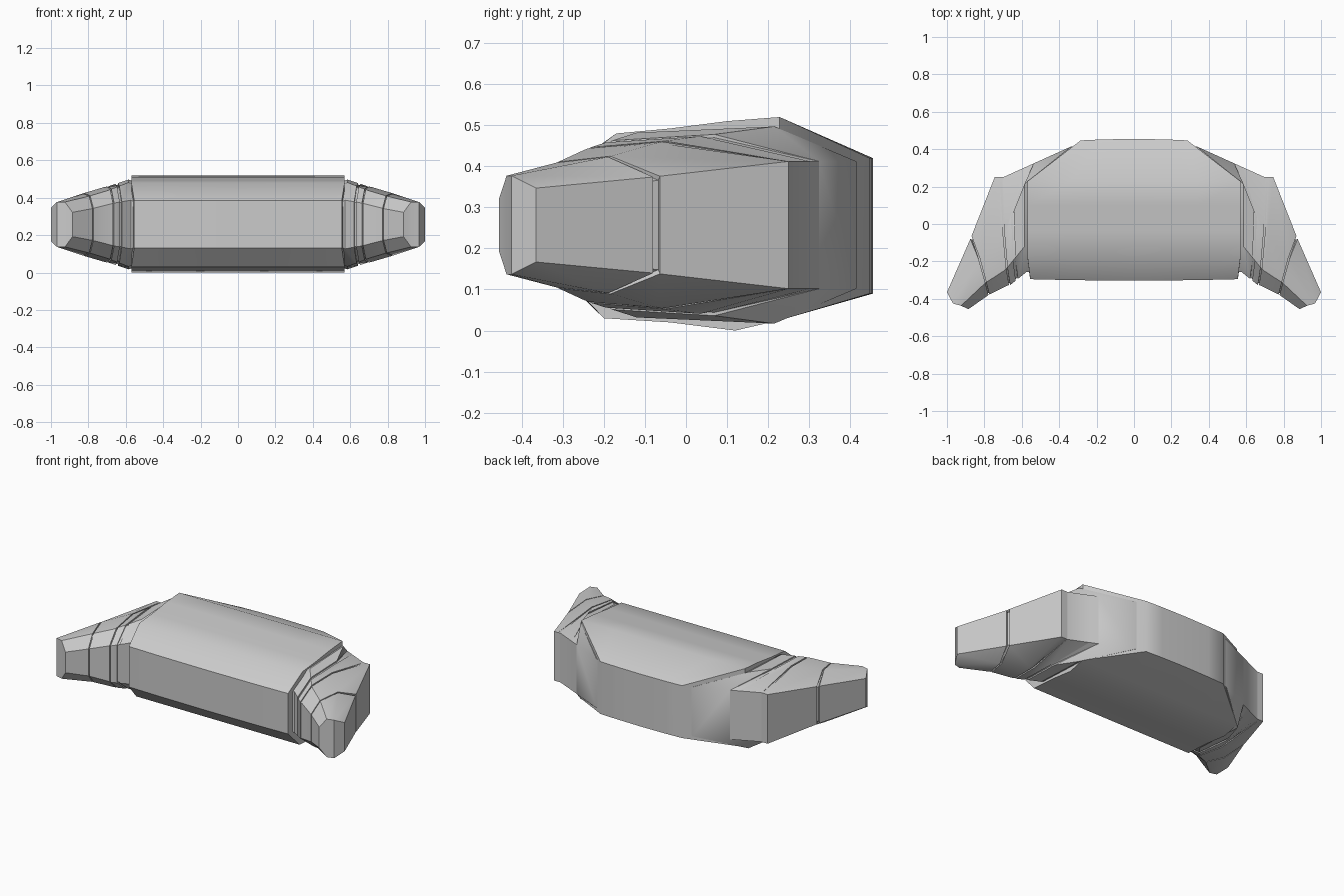
import bpy, bmesh, math
from mathutils import Vector

if "Cube" in bpy.data.objects:
    bpy.data.objects.remove(bpy.data.objects["Cube"])

ZC = 0.257  # mid-height plane


def make_object(name, verts, faces, mirror=False):
    me = bpy.data.meshes.new(name)
    bm = bmesh.new()
    vs = [bm.verts.new(v) for v in verts]
    for f in faces:
        bm.faces.new([vs[i] for i in f])
    bmesh.ops.recalc_face_normals(bm, faces=bm.faces)
    bm.to_mesh(me)
    bm.free()
    ob = bpy.data.objects.new(name, me)
    bpy.context.collection.objects.link(ob)
    bpy.ops.object.select_all(action='DESELECT')
    bpy.context.view_layer.objects.active = ob
    ob.select_set(True)
    bpy.ops.object.shade_smooth_by_angle(angle=math.radians(35))
    if mirror:
        ob.modifiers.new("mirror", 'MIRROR').use_mirror_merge = False
    return ob


def ring_faces(rings, n):
    return [(r * n + i, r * n + (i + 1) % n, (r + 1) * n + (i + 1) % n, (r + 1) * n + i)
            for r in range(rings - 1) for i in range(n)]


def strip_cap(base, n):
    # closes a top/bottom symmetric ring with quads
    return [(base + i, base + i + 1, base + n - 2 - i, base + n - 1 - i) for i in range(n // 2 - 1)]


# centre panel: side profile (y, z, half width), rear corners cut diagonally
top = [(-.295, .385, .555), (-.17, .48, .57), (-.04, .492, .57),
       (.1, .51, .57), (.228, .52, .57), (.447, .42, .285)]
bottom = [(-.295, .13, .555), (-.2, .03, .57), (-.04, .02, .57),
          (.12, 0, .57), (.228, .025, .57), (.447, .09, .285)]
profile = top + bottom[::-1]
n = len(profile)
verts = []
for f in (-1, -.6, 0, .6, 1):
    for y, z, w in profile:
        crown = .008 * (1 - f * f) * (1 if y > .4 else -1 if y < -.25 else 0)
        verts.append((f * w, y + crown, z))
make_object("centre_panel", verts, ring_faces(5, n) + strip_cap(0, n) + strip_cap(4 * n, n))

# side wing: stations of (x, y, half height), rear edge to front edge
inner = [(.335, .415, .155), (.585, .215, .24), (.585, -.12, .225), (.573, -.255, .13)]
hidden = [(x - .07, y - .012, h - .03) for x, y, h in inner]
shoulder = [(.70, .25, .155), (.69, -.05, .205), (.675, -.23, .19), (.66, -.325, .115)]
elbow = [(.745, .25, .155), (.715, -.07, .2), (.695, -.25, .182), (.68, -.33, .11)]
joint = [(.875, -.08, .117), (.83, -.19, .166), (.795, -.315, .152), (.778, -.38, .085)]
tip = [(1.0, -.365, .09), (.968, -.425, .12), (.925, -.437, .12), (.885, -.455, .065)]


def lerp(a, b, t):
    return [tuple(Vector(p).lerp(Vector(q), t)) for p, q in zip(a, b)]


def groove(a, b, t0, t1, depth, skip_rear=False):
    # narrow sunken seam between two stations
    def sink(s):
        out = []
        for i, (x, y, h) in enumerate(s):
            if i == 0:
                out.append((x, y, h) if skip_rear else (x - depth, y - depth * .4, h - depth))
            elif i == 3:
                out.append((x + depth * .3, y + depth, h - depth * .5))
            else:
                out.append((x, y, h - depth))
        return out
    p, q = lerp(a, b, t0), lerp(a, b, t1)
    return [p, sink(p), sink(q), q]


stations = [hidden, inner]
stations += groove(inner, shoulder, .55, .68, .008, True)
stations += [shoulder]
stations += groove(shoulder, elbow, .1, .4, .01, True)
stations += [elbow]
stations += groove(elbow, joint, .95, 1.0, .01)
stations += [tip]

verts = []
for s in stations:
    verts += [(x, y, ZC + h) for x, y, h in s]
    verts += [(x, y, ZC - h) for x, y, h in reversed(s)]
last = (len(stations) - 1) * 8
make_object("side_wings", verts,
            ring_faces(len(stations), 8) + strip_cap(0, 8) + strip_cap(last, 8), mirror=True)
